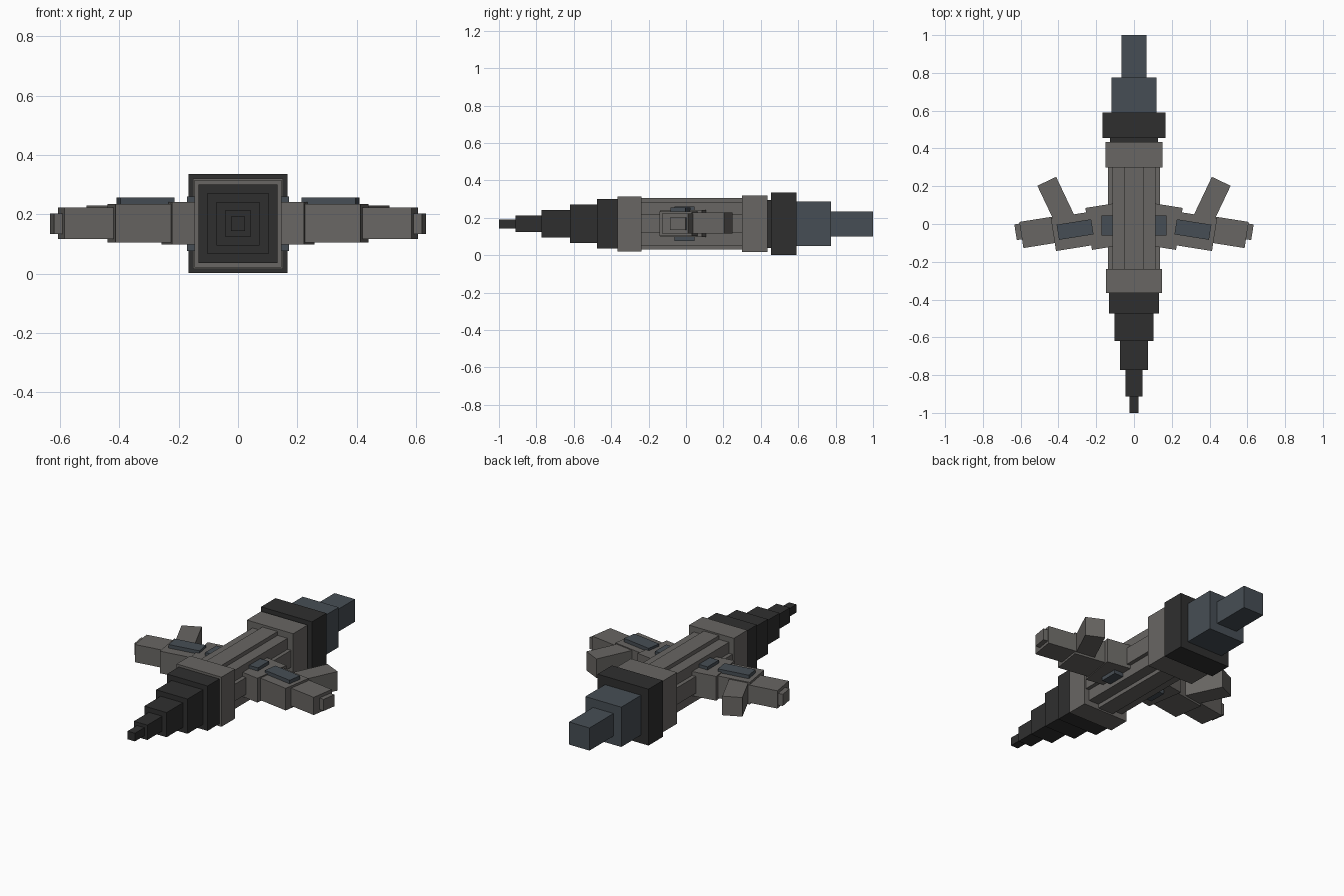
import bpy
import math
from mathutils import Matrix, Vector

cube = bpy.data.objects.get("Cube")
if cube:
    bpy.data.objects.remove(cube, do_unlink=True)


def material(name, rgb):
    m = bpy.data.materials.new(name)
    m.use_nodes = True
    color = (*rgb, 1)
    m.diffuse_color = color
    m.node_tree.nodes["Principled BSDF"].inputs["Base Color"].default_value = color
    return m


grey = material("warm grey", (0.14, 0.133, 0.125))
dark = material("charcoal", (0.028, 0.028, 0.028))
blue = material("slate blue", (0.062, 0.076, 0.09))
MID = 0.168  # height of the long axis


def box(name, center, size, mat, angle=0):
    """Box of the given full size, turned about z by angle in degrees."""
    bpy.ops.mesh.primitive_cube_add(size=1)
    ob = bpy.context.object
    ob.name = name
    ob.data.transform(Matrix.Diagonal((*size, 1)))
    ob.location = center
    ob.rotation_euler.z = math.radians(angle)
    ob.data.materials.append(mat)
    return ob


def block(name, y0, y1, half, mat, half_z=None):
    """Box on the long axis between two y positions."""
    box(name, (0, (y0 + y1) / 2, MID),
        (2 * half, y1 - y0, 2 * (half_z or half)), mat)


# Stepped nose
steps = [-1, -0.912, -0.773, -0.62, -0.475, -0.365]
for i, half in enumerate((0.024, 0.044, 0.073, 0.103, 0.133)):
    block(f"nose_step_{i + 1}", steps[i], steps[i + 1], half, dark)

# Ribbed hull between two collars
block("front_collar", -0.365, -0.238, 0.147, grey)
block("hull_core", -0.238, 0.30, 0.115, grey)
block("hull_vertical_ridge", -0.238, 0.30, 0.05, grey, 0.138)
block("hull_side_ridge", -0.238, 0.30, 0.138, grey, 0.05)
block("rear_collar", 0.30, 0.435, 0.152, grey)

# Tail and engine
block("tail_neck", 0.435, 0.455, 0.128, dark)
block("tail_block", 0.455, 0.59, 0.167, dark)
block("engine_housing", 0.59, 0.775, 0.118, blue)
block("engine_nozzle", 0.775, 1.0, 0.067, blue)

# Cross beam showing at both wing roots
box("root_beam", (0, -0.008, MID), (0.345, 0.105, 0.185), blue)

# Wings swept slightly forward
SWEEP = 9
for side, label in ((1, "left"), (-1, "right")):
    def wing_part(name, along0, along1, back, width, z0, z1, mat):
        a = math.radians(SWEEP)
        mid = (along0 + along1) / 2
        x = mid * math.cos(a) + back * math.sin(a)
        y = 0.012 - mid * math.sin(a) + back * math.cos(a)
        box(f"{label}_{name}", (side * x, y, (z0 + z1) / 2),
            (along1 - along0, width, z1 - z0), mat, -side * SWEEP)

    wing_part("wing_root", 0.07, 0.243, 0, 0.225, 0.098, 0.242, grey)
    wing_part("wing_inner", 0.2, 0.432, 0, 0.177, 0.104, 0.235, grey)
    wing_part("wing_outer", 0.4, 0.6, 0.024, 0.14, 0.117, 0.222, grey)
    wing_part("wing_tip", 0.58, 0.628, 0.043, 0.084, 0.134, 0.203, grey)
    wing_part("wing_panel", 0.222, 0.407, 0.008, 0.081, 0.225, 0.256, blue)

    # Rear fin angled outward
    base, end = Vector((0.35, -0.01)), Vector((0.462, 0.226))
    c, d = (base + end) / 2, end - base
    box(f"{label}_fin", (side * c.x, c.y, 0.173), (0.11, d.length, 0.113),
        grey, -side * math.degrees(math.atan2(d.x, d.y)))
